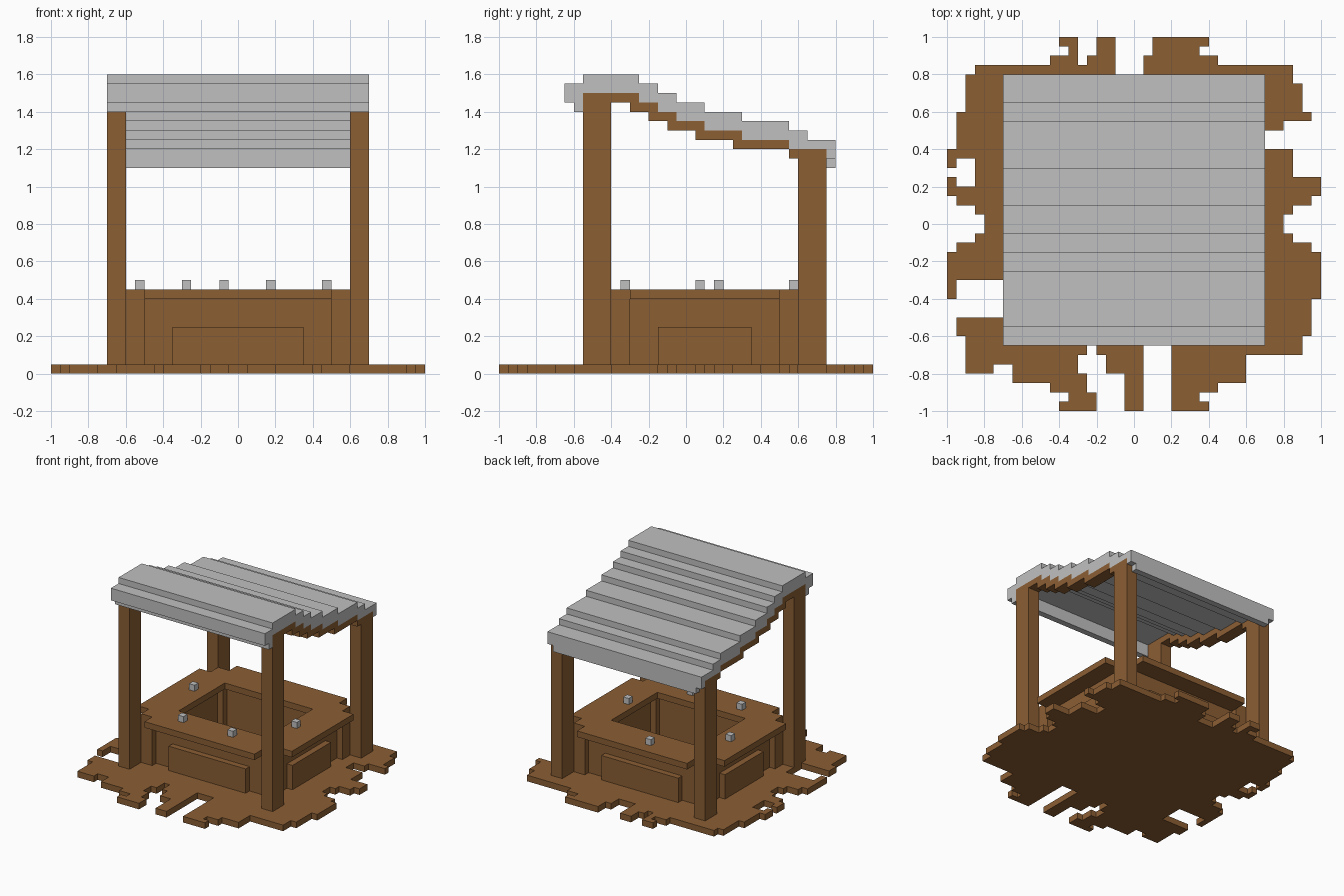
import bpy
import bmesh

U = 0.05  # size of one grid cell

default_cube = bpy.data.objects.get("Cube")
if default_cube:
    bpy.data.objects.remove(default_cube, do_unlink=True)


def make_material(name, colour):
    material = bpy.data.materials.new(name)
    material.use_nodes = True
    material.diffuse_color = colour
    material.node_tree.nodes["Principled BSDF"].inputs["Base Color"].default_value = colour
    return material


WOOD = make_material("brown wood", (0.258, 0.112, 0.034, 1))
STONE = make_material("light grey", (0.527, 0.527, 0.527, 1))


def finish(name, bm, material):
    bmesh.ops.remove_doubles(bm, verts=bm.verts, dist=U / 100)
    bmesh.ops.recalc_face_normals(bm, faces=bm.faces)
    mesh = bpy.data.meshes.new(name)
    bm.to_mesh(mesh)
    bm.free()
    mesh.materials.append(material)
    obj = bpy.data.objects.new(name, mesh)
    bpy.context.collection.objects.link(obj)
    return obj


def extrude(bm, face, offset):
    moved = bmesh.ops.extrude_face_region(bm, geom=[face])["geom"]
    verts = [v for v in moved if isinstance(v, bmesh.types.BMVert)]
    bmesh.ops.translate(bm, verts=verts, vec=offset)


def box(name, x, y, z, material):
    """Box from three (low, high) ranges in cells."""
    bm = bmesh.new()
    corners = [(x[0], y[0]), (x[1], y[0]), (x[1], y[1]), (x[0], y[1])]
    face = bm.faces.new([bm.verts.new((a * U, b * U, z[0] * U)) for a, b in corners])
    extrude(bm, face, (0, 0, (z[1] - z[0]) * U))
    return finish(name, bm, material)


def stair_line(steps, end):
    """Turn (start, height) steps into a stepped line of points."""
    line = []
    for i, (start, height) in enumerate(steps):
        stop = steps[i + 1][0] if i + 1 < len(steps) else end
        line += [(start, height), (stop, height)]
    return line


def stepped_beam(name, tops, bottoms, end, x, material):
    """Stepped side profile extruded across x."""
    outline = stair_line(tops, end) + stair_line(bottoms, end)[::-1]
    bm = bmesh.new()
    face = bm.faces.new([bm.verts.new((x[0] * U, y * U, z * U)) for y, z in outline])
    extrude(bm, face, ((x[1] - x[0]) * U, 0, 0))
    return finish(name, bm, material)


def cells(rects):
    return {(i, j) for x0, x1, y0, y1 in rects
            for i in range(x0, x1) for j in range(y0, y1)}


def plate(name, filled, z0, z1, material):
    """Closed plate covering a set of grid cells."""
    bm = bmesh.new()

    def quad(points):
        bm.faces.new([bm.verts.new((x * U, y * U, z * U)) for x, y, z in points])

    for i, j in filled:
        ring = [(i, j), (i + 1, j), (i + 1, j + 1), (i, j + 1)]
        quad([(a, b, z1) for a, b in ring])
        quad([(a, b, z0) for a, b in reversed(ring)])
        neighbours = [(i, j - 1), (i + 1, j), (i, j + 1), (i - 1, j)]
        for k, neighbour in enumerate(neighbours):
            if neighbour not in filled:
                p, q = ring[k], ring[(k + 1) % 4]
                quad([(*p, z0), (*q, z0), (*q, z1), (*p, z1)])
    bmesh.ops.remove_doubles(bm, verts=bm.verts, dist=U / 100)
    bmesh.ops.dissolve_limit(bm, angle_limit=0.01, verts=bm.verts, edges=bm.edges)
    return finish(name, bm, material)


# Ragged ground: edge position of each run of rows, starting row first
left_runs = [(-14, -18), (-12, -19), (-10, -14), (-6, -20), (-3, -19), (-2, -17),
             (-1, -16), (1, -17), (2, -19), (3, -20), (4, -17), (7, -20), (8, -19),
             (12, -18), (16, -17)]
right_runs = [(-14, 18), (-12, 19), (-8, 20), (-3, 19), (-2, 17), (-1, 16), (1, 17),
              (2, 19), (3, 20), (5, 17), (8, 14), (10, 16), (11, 19), (12, 18), (15, 17)]


def edge_at(runs, row):
    return [edge for start, edge in runs if start <= row][-1]


ground = {(i, j) for j in range(-14, 17)
          for i in range(edge_at(left_runs, j), edge_at(right_runs, j))}
ground -= cells([(-2, 1, 16, 17), (-5, -4, -14, -12), (1, 4, -14, -12)])
# Loose tips on the left, back and front edges
ground |= cells([(-20, -19, -8, -6), (-20, -19, 4, 5), (-20, -19, 6, 7)])
ground |= cells([(-9, -6, 17, 18), (-7, -6, 18, 19), (-8, -6, 19, 20),
                 (-5, -2, 17, 18), (-4, -2, 18, 20),
                 (1, 9, 17, 18), (2, 7, 18, 19), (2, 8, 19, 20)])
ground |= cells([(-18, -15, -16, -14), (-15, -6, -15, -14), (-13, -6, -16, -15),
                 (-13, -5, -17, -16), (-9, -5, -18, -17), (-7, -4, -19, -18),
                 (-8, -4, -20, -19), (-3, 1, -16, -14), (-1, 1, -20, -16),
                 (4, 12, -17, -14), (4, 9, -18, -17), (4, 7, -19, -18), (4, 8, -20, -19)])
plate("ground", ground, 0, 1, WOOD)

# Counter walls with corner columns
walls = cells([(-11, 11, -7, 11)]) - cells([(-10, 10, -6, 10)])
for x in (-12, 10):
    for y in (-8, 10):
        walls |= cells([(x, x + 2, y, y + 2)])
for x in (-10, 9):
    for y in (-6, 9):
        walls |= cells([(x, x + 1, y, y + 1)])
plate("counter_walls", walls, 1, 8, WOOD)

# Counter top with stepped corners and an open middle
top = cells([(-10, 10, -10, 14), (-14, 14, -6, 10), (-12, 12, -8, 12)])
plate("counter_top", top - cells([(-8, 8, -4, 8)]), 8, 9, WOOD)

# Raised panels on the four counter sides
for name, y in (("front", (-8, -7)), ("back", (11, 12))):
    box(name + "_panel", (-7, 7), y, (1, 5), WOOD)
for name, x in (("right", (-12, -11)), ("left", (11, 12))):
    box(name + "_panel", x, (-3, 7), (1, 5), WOOD)

# Cups on the counter
for x, y in [(-11, 3), (-6, -7), (-2, 11), (3, -7), (9, 1)]:
    box("cup", (x, x + 1), (y, y + 1), (9, 10), STONE)

# Posts and stepped rafters
rafter_tops = [(-8, 30), (-5, 29), (-3, 28), (-1, 27), (2, 26), (6, 25), (11, 24)]
rafter_bottoms = [(-8, 29), (-6, 28), (-4, 27), (-2, 26), (1, 25), (5, 24), (11, 23)]
for side, x in (("right", (-14, -12)), ("left", (12, 14))):
    box(side + "_front_post", x, (-11, -8), (1, 30), WOOD)
    box(side + "_back_post", x, (12, 15), (1, 24), WOOD)
    stepped_beam(side + "_rafter", rafter_tops, rafter_bottoms, 12, x, WOOD)

# Stepped roof with front and back lips
roof_tops = [(-13, 31), (-11, 32), (-5, 31), (-3, 30), (-1, 29), (2, 28), (6, 27),
             (11, 26), (13, 25)]
roof_bottoms = [(-13, 29), (-12, 28), (-11, 30), (-5, 29), (-3, 28), (-1, 27), (2, 26),
                (6, 25), (11, 24), (15, 23)]
stepped_beam("roof", roof_tops, roof_bottoms, 16, (-14, 14), STONE)
box("roof_back_lip", (-13, 13), (15, 16), (22, 23), STONE)
